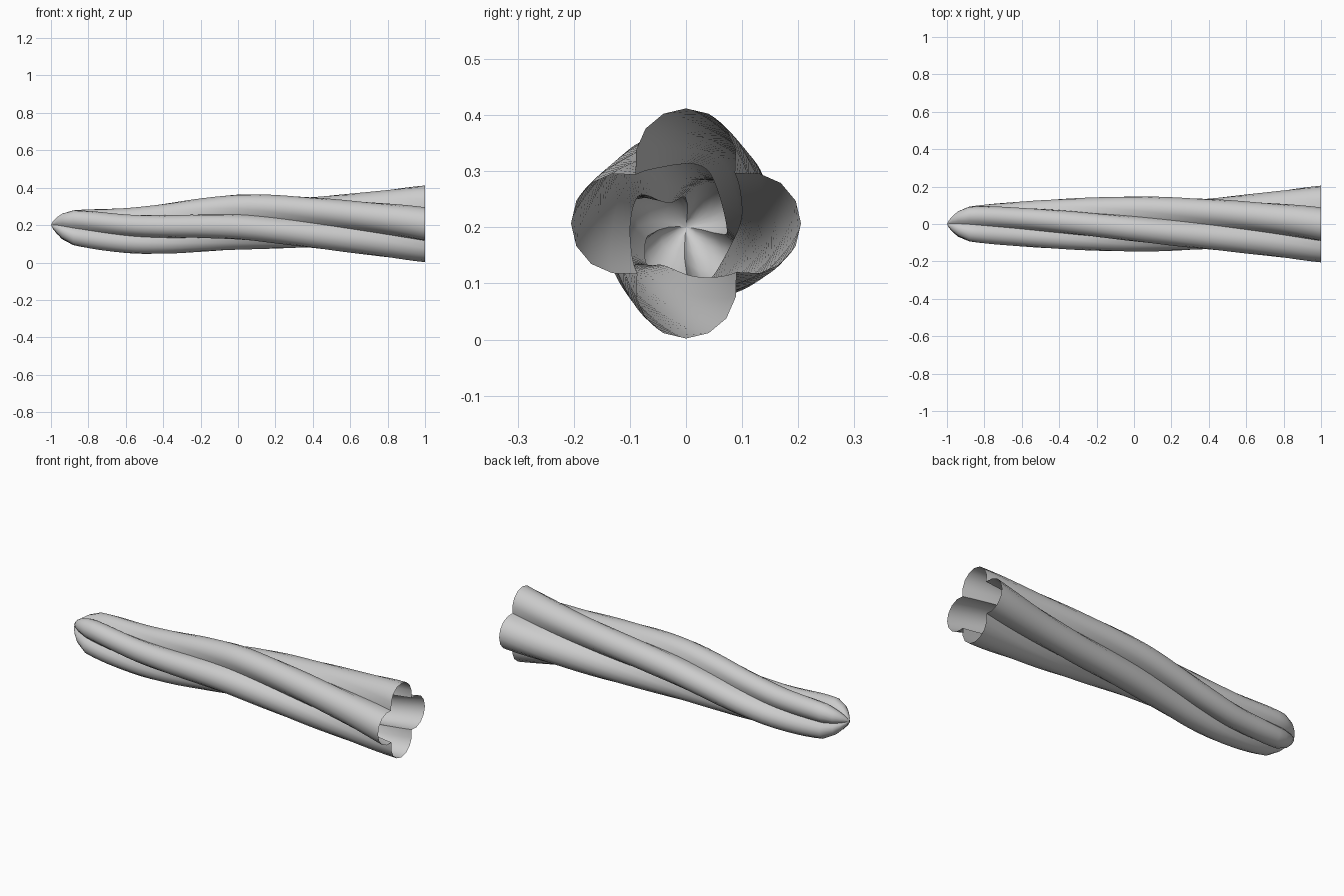
import bpy, bmesh
from math import sin, cos, radians, pi

if "Cube" in bpy.data.objects:
    bpy.data.objects.remove(bpy.data.objects["Cube"])

# stations along the tube: x, lobe radius, axis height, twist in degrees
STATIONS = [
    (-0.99, 0.022, 0.200, 142), (-0.97, 0.050, 0.198, 141), (-0.94, 0.080, 0.193, 139),
    (-0.88, 0.112, 0.186, 135), (-0.6, 0.127, 0.171, 116), (-0.4, 0.135, 0.180, 101),
    (-0.2, 0.143, 0.200, 86), (0.0, 0.152, 0.216, 72), (0.2, 0.157, 0.218, 58),
    (0.4, 0.162, 0.214, 44), (0.7, 0.176, 0.209, 22), (1.0, 0.205, 0.207, 0)]


def lobe_profile():
    """Unit four-lobed section: each lobe is an arc of eight segments."""
    pts = []
    for k in range(4):
        for i in range(8):
            a = radians(-106 + i * 26.5)
            u, v = 0.56 + 0.44 * cos(a), 0.44 * sin(a)
            t = k * pi / 2
            pts.append((u * cos(t) - v * sin(t), u * sin(t) + v * cos(t)))
    return pts


def smooth(p0, p1, p2, p3, t):
    """Cubic blend between p1 and p2 for uneven station spacing."""
    x0, x1, x2, x3 = p0[0], p1[0], p2[0], p3[0]
    h = x2 - x1
    out = [x1 + h * t]
    for a, b, c, d in list(zip(p0, p1, p2, p3))[1:]:
        m1 = (c - a) / (x2 - x0) * h
        m2 = (d - b) / (x3 - x1) * h
        out.append((2*t**3 - 3*t*t + 1) * b + (t**3 - 2*t*t + t) * m1
                   + (3*t*t - 2*t**3) * c + (t**3 - t*t) * m2)
    return out


rows = []
n = len(STATIONS)
for i in range(n - 1):
    steps = max(1, round((STATIONS[i + 1][0] - STATIONS[i][0]) / 0.05))
    quad = [STATIONS[min(max(i + j, 0), n - 1)] for j in (-1, 0, 1, 2)]
    rows += [smooth(*quad, s / steps) for s in range(steps)]
rows.append(STATIONS[-1])

# twisted four-lobed tube, open at +x and closed to a point at -x
bm = bmesh.new()
profile = lobe_profile()
rings = []
for x, r, zc, tw in rows:
    t = radians(tw)
    rings.append([bm.verts.new((x, r * (u * cos(t) + v * sin(t)),
                                zc + r * (v * cos(t) - u * sin(t)))) for u, v in profile])
tip = bm.verts.new((-1, 0, 0.2))
m = len(profile)
for j in range(m):
    k = (j + 1) % m
    bm.faces.new((tip, rings[0][k], rings[0][j]))
    for a, b in zip(rings, rings[1:]):
        bm.faces.new((a[j], a[k], b[k], b[j]))
bmesh.ops.recalc_face_normals(bm, faces=bm.faces)
mesh = bpy.data.meshes.new("twisted_tube")
bm.to_mesh(mesh)
bm.free()
tube = bpy.data.objects.new("twisted_tube", mesh)
bpy.context.collection.objects.link(tube)
bpy.context.view_layer.objects.active = tube
tube.select_set(True)
bpy.ops.object.shade_smooth_by_angle(angle=radians(50))
